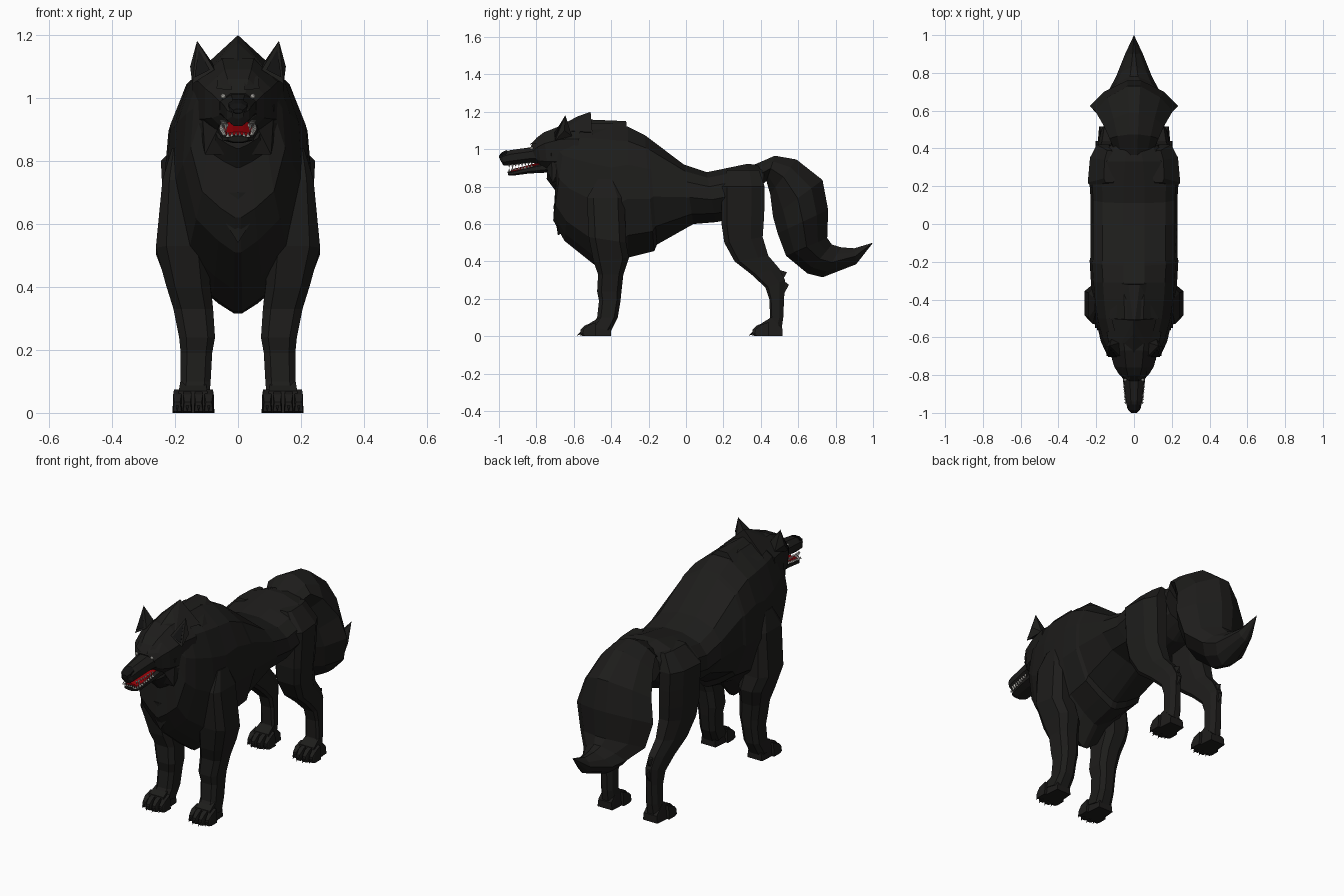
import bpy, bmesh
from mathutils import Vector, Matrix


def material(name, rgb):
    m = bpy.data.materials.new(name)
    m.diffuse_color = (*rgb, 1)
    return m


FUR = material("black_fur", (0.0125, 0.012, 0.011))
DARK = material("dark_claw", (0.006, 0.006, 0.006))
RED = material("red_mouth", (0.3, 0.0, 0.002))
WHITE = material("ivory", (0.75, 0.73, 0.68))

# Cross-sections as (position along axis, width factor)
OCT = [(1, .4), (.45, 1), (-.45, 1), (-1, .4)]
LEG = [(1, .6), (.65, 1), (-.65, 1), (-1, .5)]
THIGH = [(1, .7), (.75, 1), (-.4, .85), (-1, .4)]
TORSO = [(1, .24), (.78, .72), (.42, .94), (-.1, 1), (-.66, .76), (-.88, .36), (-1, .06)]
TAIL = [(1, .16), (.55, .68), (0, 1), (-.6, .65), (-1, .12)]


def finish(name, bm, mat, mirror):
    bmesh.ops.remove_doubles(bm, verts=bm.verts, dist=1e-5)
    bmesh.ops.recalc_face_normals(bm, faces=bm.faces)
    me = bpy.data.meshes.new(name)
    bm.to_mesh(me)
    bm.free()
    me.materials.append(mat)
    ob = bpy.data.objects.new(name, me)
    bpy.context.collection.objects.link(ob)
    if mirror:
        ob.modifiers.new("mirror", 'MIRROR').use_mirror_merge = False
    return ob


def loft(name, secs, shape=OCT, mat=FUR):
    """Skin rings; each section is (y, z) of one edge, (y, z) of the other, half width[, centre x]."""
    bm = bmesh.new()
    outline = [(u, w) for u, w in shape] + [(u, -w) for u, w in reversed(shape)]
    rings = []
    for s in secs:
        a, b = Vector((0, s[0], s[1])), Vector((0, s[2], s[3]))
        x0 = s[5] if len(s) > 5 else 0
        c, h = (a + b) / 2, (a - b) / 2
        rings.append([bm.verts.new(c + h * u + Vector((x0 + w * s[4], 0, 0))) for u, w in outline])
    n = len(outline)
    for r, q in zip(rings, rings[1:]):
        for i in range(n):
            bm.faces.new((r[i], r[(i + 1) % n], q[(i + 1) % n], q[i]))
    bm.faces.new(rings[0])
    bm.faces.new(rings[-1])
    return finish(name, bm, mat, len(secs[0]) > 5)


def hull(name, pts, mirror=True, mat=FUR):
    bm = bmesh.new()
    for p in pts:
        bm.verts.new(p)
    res = bmesh.ops.convex_hull(bm, input=bm.verts)
    bmesh.ops.delete(bm, geom=[v for v in res["geom_interior"] if isinstance(v, bmesh.types.BMVert)],
                     context='VERTS')
    return finish(name, bm, mat, mirror)


# Torso with deep maned chest and tucked belly
loft("torso", [
    (-.73, 1.04, -.745, .84, .085), (-.68, 1.09, -.70, .78, .125), (-.64, 1.11, -.71, .62, .15),
    (-.59, 1.13, -.65, .51, .175), (-.50, 1.14, -.50, .39, .205), (-.40, 1.14, -.40, .32, .22),
    (-.31, 1.12, -.31, .42, .228), (-.22, 1.075, -.17, .455, .235), (-.20, 1.06, -.155, .49, .23),
    (-.01, .917, .04, .60, .23), (.11, .877, .16, .61, .23), (.20, .895, .21, .62, .235),
    (.33, .922, .33, .64, .20), (.42, .91, .41, .70, .13)], TORSO)
hull("chest_tuft", [(-.10, -.69, .70), (.10, -.69, .70), (0, -.71, .70), (0, -.56, .60), (0, -.685, .54)], False)

# Crest tufts along the neck
hull("front_crest", [(0, -.74, 1.09), (-.08, -.66, 1.10), (.08, -.66, 1.10), (0, -.58, 1.175),
                     (0, -.51, 1.20), (-.12, -.50, 1.09), (.12, -.50, 1.09)], False)
hull("rear_crest", [(0, -.56, 1.16), (-.03, -.32, 1.15), (.03, -.32, 1.15),
                    (-.13, -.50, 1.08), (.13, -.50, 1.08), (-.12, -.31, 1.06), (.12, -.31, 1.06)], False)

# Head: skull, muzzle, jaw
loft("skull", [(-.56, 1.13, -.60, .86, .145), (-.67, 1.125, -.69, .86, .125), (-.76, 1.09, -.74, .875, .105),
               (-.80, 1.06, -.77, .89, .082), (-.83, 1.015, -.79, .92, .058)])
loft("muzzle", [(-.78, 1.03, -.78, .92, .063), (-.83, 1.01, -.83, .928, .054), (-.94, .995, -.94, .914, .042),
                (-.98, .98, -.975, .912, .035), (-1.0, .96, -.99, .935, .018)])
loft("nose", [(-.955, .997, -.965, .95, .03), (-.985, .983, -.985, .948, .028), (-1.0, .965, -1.0, .952, .015)],
     mat=DARK)
loft("lower_jaw", [(-.74, .935, -.74, .875, .064), (-.84, .91, -.84, .87, .057),
                   (-.93, .884, -.93, .858, .048), (-.955, .88, -.95, .86, .032)])
loft("tongue", [(-.78, .93, -.78, .90, .043), (-.88, .905, -.88, .885, .044), (-.935, .892, -.935, .876, .034)],
     mat=RED)
hull("throat_ruff", [(s * x, y, z) for s in (-1, 1) for x, y, z in (
    (.105, -.715, .82), (.06, -.75, .91), (.115, -.72, .98), (.13, -.64, .95), (.08, -.66, .84))], False)
hull("brow", [(.02, -.835, 1.025), (.068, -.80, 1.03), (.02, -.79, 1.065), (.065, -.76, 1.07)])
hull("ear", [(.075, -.70, 1.09), (.145, -.70, 1.045), (.152, -.65, 1.10), (.12, -.61, 1.07),
             (.08, -.63, 1.11), (.13, -.645, 1.182)])
hull("ear_hollow", [(.09, -.703, 1.09), (.138, -.703, 1.065), (.125, -.66, 1.155), (.12, -.66, 1.09)], mat=DARK)

# Eyes and teeth
bm = bmesh.new()
bmesh.ops.create_icosphere(bm, subdivisions=1, radius=.009, matrix=Matrix.Translation((.047, -.826, 1.006)))
finish("eye", bm, WHITE, True)
bm = bmesh.new()
for i in range(8):
    t = i / 7
    y = -.945 + .12 * t
    long = .028 if i == 1 else .016
    for z, d, x in ((.918 + .012 * t, -1, .036 + .014 * t), (.882 + .022 * t, 1, .044 + .009 * t)):
        top = Vector((x, y, z + d * long / 2))
        rot = Matrix.Rotation(3.14159, 4, 'X') if d < 0 else Matrix()
        bmesh.ops.create_cone(bm, cap_ends=True, segments=4, radius1=.007, radius2=0, depth=long,
                              matrix=Matrix.Translation(top) @ rot)
for i in range(3):
    bmesh.ops.create_cone(bm, cap_ends=True, segments=4, radius1=.006, radius2=0, depth=.016,
                          matrix=Matrix.Translation((.006 + .013 * i, -.948, .885)))
finish("teeth", bm, WHITE, True)

# Bushy tail, swept down and curling up to a point
loft("tail", [
    (.36, .915, .40, .80, .10), (.475, .965, .43, .83, .13), (.59, .945, .45, .76, .16),
    (.73, .835, .465, .64, .205), (.76, .675, .49, .55, .235), (.755, .525, .535, .43, .20),
    (.78, .49, .65, .335, .13), (.83, .475, .73, .315, .095), (.90, .47, .91, .385, .045),
    (1.0, .50, 1.0, .50, 0)], TAIL)

# Legs: front edge, back edge, half width, centre x
loft("front_leg", [
    (-.47, .84, -.38, .84, .015, .195), (-.53, .74, -.33, .74, .055, .185), (-.52, .53, -.32, .50, .083, .178),
    (-.495, .40, -.305, .42, .07, .158), (-.47, .33, -.335, .33, .063, .142), (-.475, .24, -.345, .24, .057, .13),
    (-.465, .19, -.35, .19, .05, .132), (-.475, .10, -.365, .10, .048, .135), (-.51, .05, -.40, .03, .05, .142)],
    LEG)
loft("hind_leg", [
    (.22, .89, .39, .89, .03, .13), (.19, .80, .42, .80, .08, .165), (.19, .70, .42, .70, .08, .16),
    (.19, .60, .415, .60, .08, .155), (.205, .50, .41, .53, .074, .15), (.26, .40, .44, .43, .06, .145),
    (.35, .33, .50, .36, .05, .14), (.425, .26, .53, .30, .042, .138), (.445, .20, .525, .21, .04, .138),
    (.45, .10, .52, .10, .042, .138), (.42, .05, .51, .03, .046, .14)], THIGH)
hull("hock_tuft", [(.115, .47, .34), (.165, .47, .34), (.125, .51, .20), (.155, .51, .20), (.14, .55, .275)])
hull("hock_point", [(.115, .45, .37), (.165, .45, .37), (.12, .50, .27), (.16, .50, .27), (.14, .54, .342)])


# Paws with four toes and claws each
def paw(name, front, xc, length):
    back = front + length
    hull(name + "_pad", [(xc + s * w, y, z) for s in (-1, 1) for w, y, z in (
        (.055, front + .05, .0), (.045, front + .06, .07), (.045, back, .0), (.04, back, .04),
        (.04, back - .06, .10))])
    for i, off in enumerate((-.05, -.018, .018, .05)):
        f = front + (.025 if i in (0, 3) else .01)
        x = xc + off
        hull(f"{name}_toe_{i}", [(x + s * w, y, z) for s in (-1, 1) for w, y, z in (
            (.013, f, .005), (.009, f, .035), (.013, f + .025, .058), (.010, f + .07, .075),
            (.015, f + .07, 0), (.015, f + .02, 0))])
        hull(f"{name}_claw_{i}", [(x - .006, f + .005, .028), (x + .006, f + .005, .028),
                                  (x, f + .005, .01), (x, f - .018, .004)], mat=DARK)


paw("front_paw", -.575, .143, .175)
paw("hind_paw", .345, .14, .17)
